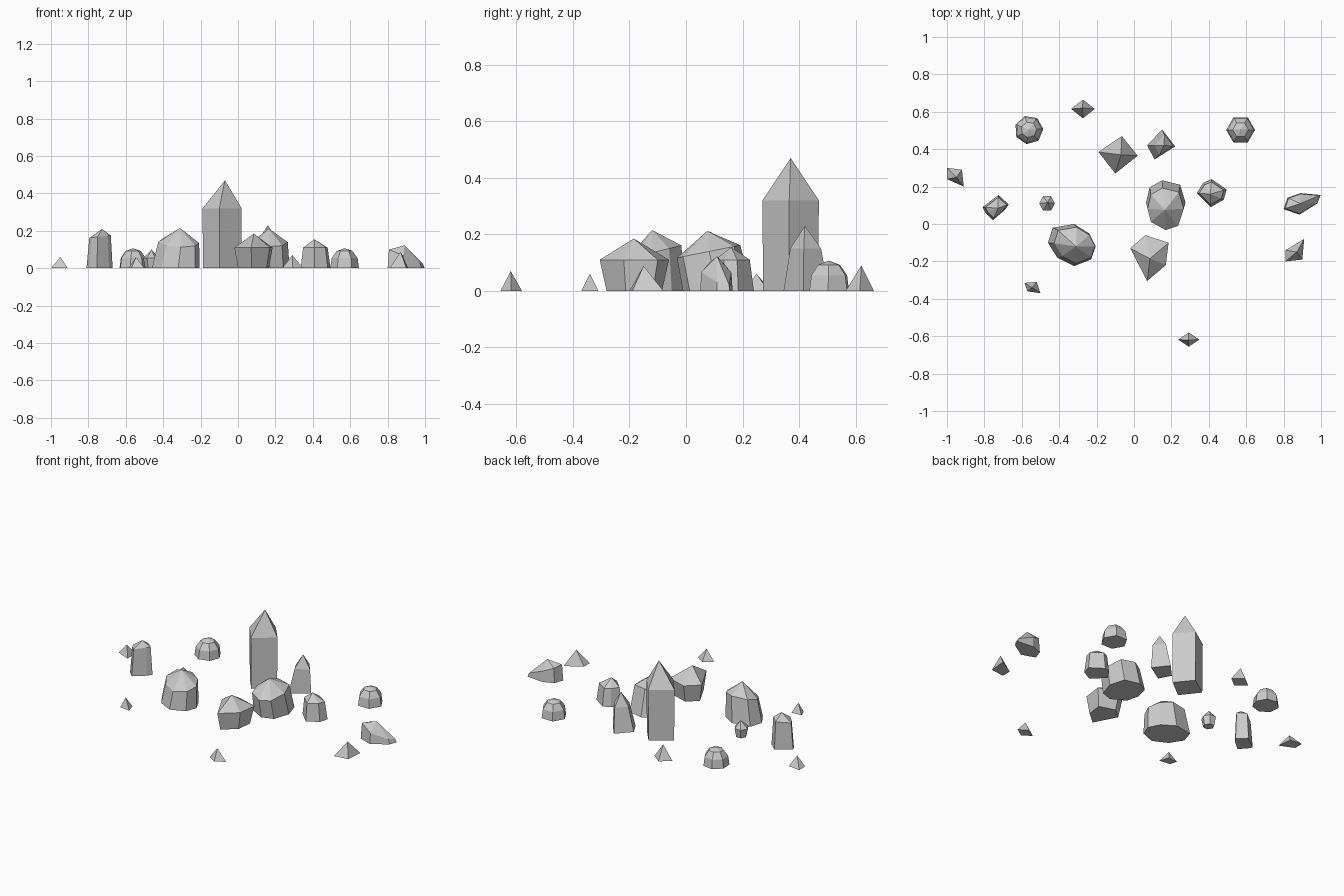
import bpy
from math import cos, sin, radians

if "Cube" in bpy.data.objects:
    bpy.data.objects.remove(bpy.data.objects["Cube"])


def oval(x, y, rx, ry, sides=4, turn=0):
    """Regular outline, stretched to rx by ry, then turned."""
    t = radians(turn)
    pts = []
    for i in range(sides):
        a = radians(360 * i / sides)
        u, v = rx * cos(a), ry * sin(a)
        pts.append((x + u * cos(t) - v * sin(t), y + u * sin(t) + v * cos(t)))
    return pts


def crystal(name, outline, apex, rings=((0, 1),), tilt=(0, 0)):
    """Stack scaled copies of the outline (z, scale, dx, dy) and close to a point.
    Tilt slopes every ring above the ground."""
    ax, ay, az = apex
    n = len(outline)
    verts, faces = [], [tuple(reversed(range(n)))]
    for z, s, *off in rings:
        dx, dy = off or (0, 0)
        for px, py in outline:
            u, v = (px - ax) * s, (py - ay) * s
            h = z + (tilt[0] * u + tilt[1] * v if z else 0)
            verts.append((ax + u + dx, ay + v + dy, h))
    for r in range(len(rings) - 1):
        for i in range(n):
            j = (i + 1) % n
            faces.append((r * n + i, r * n + j, r * n + n + j, r * n + n + i))
    base = (len(rings) - 1) * n
    verts.append((ax, ay, az))
    for i in range(n):
        faces.append((base + i, base + (i + 1) % n, len(verts) - 1))
    mesh = bpy.data.meshes.new(name)
    mesh.from_pydata(verts, [], faces)
    mesh.update()
    bpy.context.collection.objects.link(bpy.data.objects.new(name, mesh))


# Tall pointed crystals
crystal("tall_crystal",
        [(-.19, .385), (-.1, .27), (.02, .365), (-.065, .47)],
        (-.07, .37, .47), ((0, .97), (.32, 1)))
crystal("back_crystal",
        [(.07, .42), (.11, .345), (.22, .415), (.15, .505)],
        (.16, .42, .23), ((0, 1), (.15, .68, .01, 0)))
crystal("left_crystal",
        [(-.81, .09), (-.795, .06), (-.755, .02), (-.69, .075), (-.67, .105), (-.725, .155)],
        (-.727, .085, .21), ((0, 1), (.17, .82)), (.12, 0))

# Large boulders
crystal("large_boulder",
        [(-.46, -.10), (-.41, -.18), (-.32, -.225), (-.23, -.19), (-.205, -.12),
         (-.24, -.05), (-.32, 0), (-.435, -.02)],
        (-.31, -.12, .215), ((0, 1), (.135, .86, .012, 0)), (0, .25))
crystal("middle_boulder",
        [(.06, .1), (.08, .02), (.17, -.03), (.245, -.005), (.28, .1),
         (.25, .2), (.15, .225), (.08, .185)],
        (.165, .075, .212), ((0, .96, 0, .015), (.135, .88, 0, -.015)), (0, .2))
crystal("front_boulder",
        [(-.02, -.13), (.07, -.305), (.17, -.22), (.185, -.1), (.06, -.06)],
        (.085, -.185, .185), ((0, .8), (.11, 1)))
crystal("right_boulder",
        [(.335, .165), (.41, .09), (.48, .13), (.495, .185), (.415, .24), (.37, .22)],
        (.408, .16, .155), ((0, 1), (.11, .82)))

# Elongated rock with a low tail on the right
crystal("tailed_rock",
        [(.80, .08), (.885, .05), (.98, .11), (.998, .155), (.89, .165), (.82, .14)],
        (.89, .11, .122), ((0, 1), (.065, .92)), (-.42, 0))

# Rounded domes
for name, x, turn, sides in (("left_dome", -.562, 55, 7), ("right_dome", .57, 0, 6)):
    crystal(name, oval(x, .503, .077, .077, sides, turn), (x, .505, .107),
            ((0, 1), (.055, .9), (.092, .55)))

# Small pebble
crystal("small_pebble", oval(-.465, .11, .042, .045, 6), (-.462, .115, .1),
        ((0, .75), (.055, 1)))

# Small pyramid shards
crystal("back_shard", oval(-.273, .615, .063, .05), (-.275, .62, .09))
crystal("front_shard", oval(.293, -.618, .057, .038), (.29, -.62, .07))
crystal("far_left_shard", [(-1, .3), (-1, .24), (-.91, .2), (-.92, .29)], (-.95, .25, .06))
crystal("far_right_shard", [(.81, -.14), (.81, -.2), (.9, -.19), (.91, -.08)], (.87, -.15, .088))
crystal("left_shard", [(-.585, -.315), (-.57, -.36), (-.5, -.37), (-.52, -.31)], (-.545, -.34, .06))
